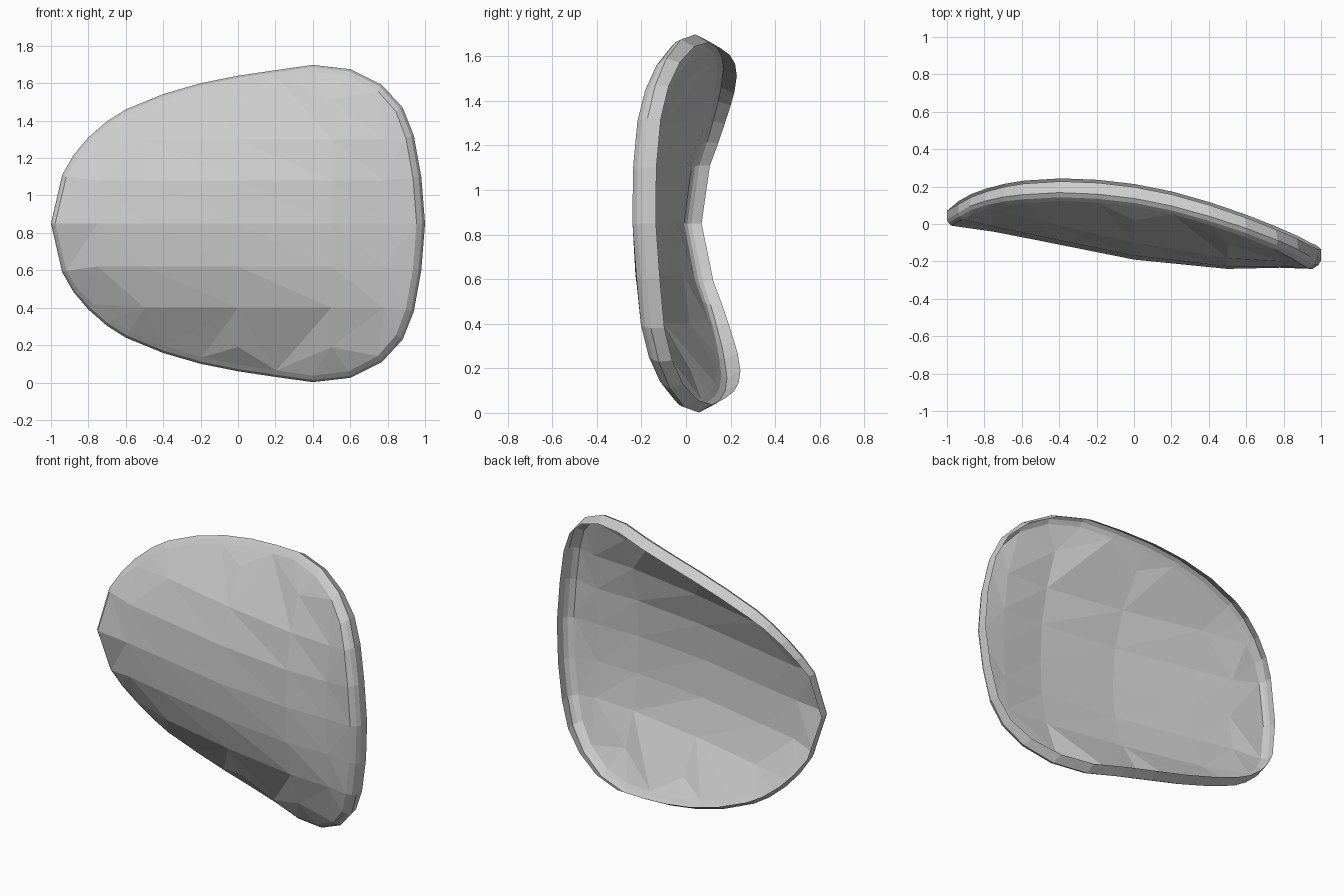
import bpy, bmesh
from mathutils import Vector
from mathutils.geometry import delaunay_2d_cdt

if "Cube" in bpy.data.objects:
    bpy.data.objects.remove(bpy.data.objects["Cube"])

MID = 0.85  # height of the symmetry line

# Upper half of the outline: x, distance from the symmetry line, depth of rear edge
HALF = [(-1, 0, .07), (-.94, .26, .115), (-.88, .365, .152), (-.8, .46, .182),
        (-.7, .547, .208), (-.6, .61, .224), (-.4, .692, .236), (-.2, .75, .228),
        (0, .79, .205), (.2, .82, .165), (.4, .848, .11), (.6, .825, .045),
        (.77, .74, -.02), (.88, .62, -.07), (.94, .47, -.105), (.98, .25, -.125),
        (1, 0, -.135)]
# Depth of the front face along the symmetry line
SPINE = [(-.98, 0), (-.7, -.05), (0, -.19), (.5, -.24), (.95, -.23)]


def lerp(table, x):
    for (x0, a), (x1, b) in zip(table, table[1:]):
        if x <= x1:
            return a + (b - a) * (x - x0) / (x1 - x0)
    return table[-1][1]


# Full outline, counter-clockwise seen from the front (lower half, then upper)
outline = [(x, -d, y + .008 * (0 < d)) for x, d, y in HALF]
outline += [(x, d, y - .008) for x, d, y in HALF[-2:0:-1]]
n = len(outline)


def rim_ring(inset, inset_side, depth):
    """Outline moved inward; inset applies at top/bottom, inset_side at the ends."""
    ring = []
    for i, (x, d, y) in enumerate(outline):
        p, q = outline[i - 1], outline[(i + 1) % n]
        t = Vector((q[0] - p[0], q[1] - p[1])).normalized()
        nx, nz = t.y, -t.x
        taper = min(1, .75 + (x + 1) * .6)  # rim gets thinner at the left tip
        k = inset * nz * nz + inset_side * nx * nx * (.5 if x < -.85 else 1)
        ring.append(Vector((x - nx * k, y - depth * taper, d - nz * k)))
    return ring


back = rim_ring(.036, 0, 0)
middle = rim_ring(0, 0, .06)
shoulder = rim_ring(.012, .015, .085)
front = rim_ring(.035, .045, .105)

# Sparse points across the curved front face
last_i = len(HALF) - 1
upper = [front[0]] + front[:last_i:-1] + [front[last_i]]
edge_height = [(p.x, p.z) for p in upper]
edge_depth = [(p.x, p.y) for p in upper]
inner = []
for x in (-.75, -.5, 0, .5, .78):
    reach = lerp(edge_height, x)
    for d in (-.66, -.45, -.23, 0, .23, .45, .66):
        if abs(d) < reach - .05:
            c, r = lerp(SPINE, x), lerp(edge_depth, x)
            inner.append(Vector((x, c + (r - c) * (abs(d) / reach) ** 2.2, d)))

# Triangulate the face, then add the rim bands
points = front + inner
flat = [Vector((p.x, p.z)) for p in points]
loop = [(i, (i + 1) % n) for i in range(n)]
_, _, tris, source, _, _ = delaunay_2d_cdt(flat, loop, [], 1, 1e-5)

bm = bmesh.new()
lift = Vector((0, 0, MID))
face_verts = [bm.verts.new(p + lift) for p in points]
for tri in tris:
    bm.faces.new([face_verts[source[i][0]] for i in tri])
last = face_verts[:n]
for ring in (shoulder, middle, back):
    current = [bm.verts.new(p + lift) for p in ring]
    for i, j in loop:
        bm.faces.new((last[j], last[i], current[i], current[j]))
    last = current

mesh = bpy.data.meshes.new("curved_shell_panel")
bm.to_mesh(mesh)
bm.free()
obj = bpy.data.objects.new("curved_shell_panel", mesh)
bpy.context.collection.objects.link(obj)
